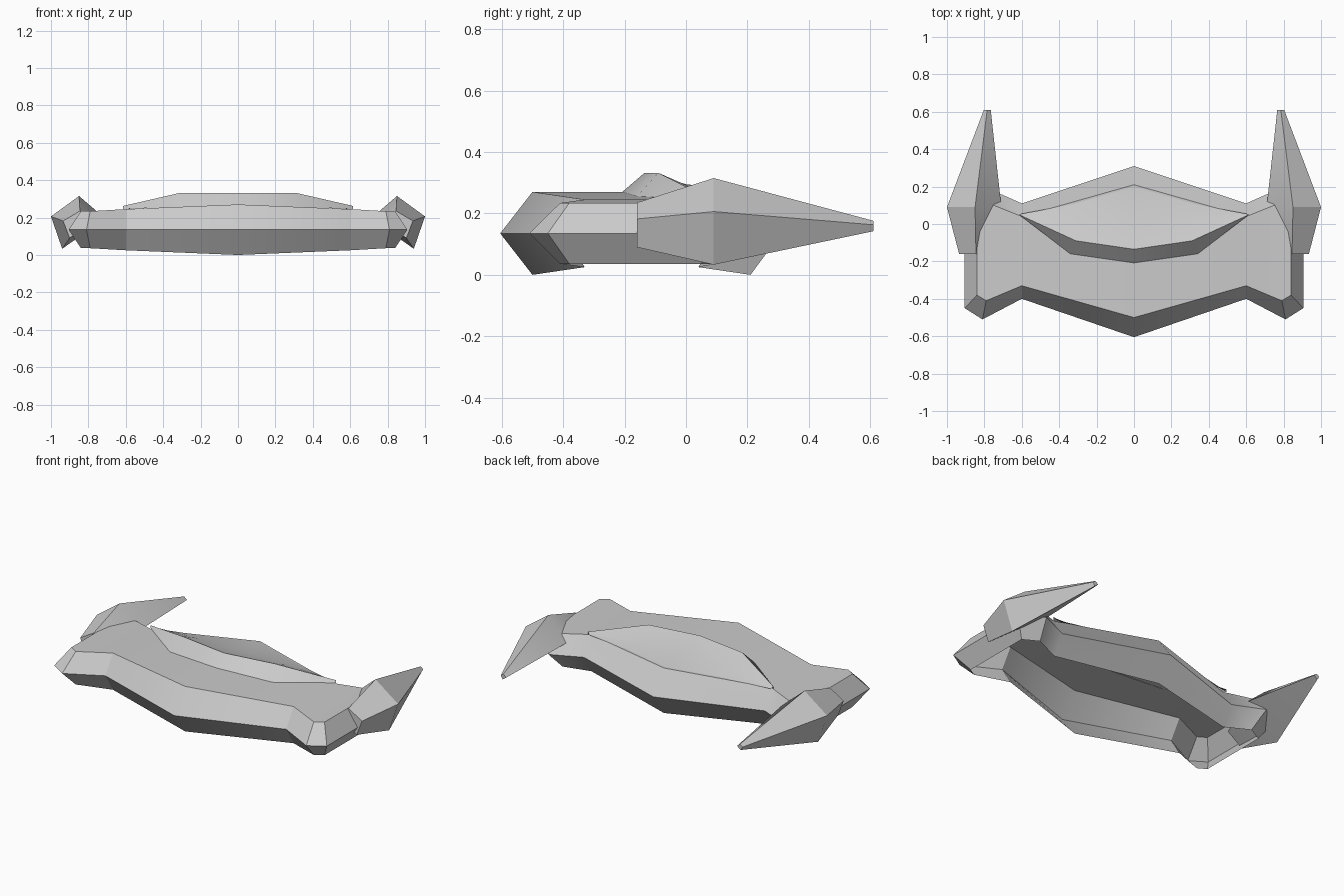
import bpy, bmesh

if "Cube" in bpy.data.objects:
    bpy.data.objects.remove(bpy.data.objects["Cube"])


def loft(name, strips, closed=False, angle=0.6):
    """Skin rows of points into quads, then mirror the half across x = 0."""
    bm = bmesh.new()
    for rows in strips:
        grid = [[bm.verts.new(p) for p in row] for row in rows]
        n = len(grid[0])
        for a, b in zip(grid, grid[1:]):
            for i in range(n if closed else n - 1):
                j = (i + 1) % n
                bm.faces.new((a[i], a[j], b[j], b[i]))
        if closed:
            bm.faces.new(grid[0])
            bm.faces.new(grid[-1])
    bmesh.ops.remove_doubles(bm, verts=bm.verts, dist=0.0005)
    if closed:
        bmesh.ops.recalc_face_normals(bm, faces=bm.faces)
    mesh = bpy.data.meshes.new(name)
    bm.to_mesh(mesh)
    bm.free()
    obj = bpy.data.objects.new(name, mesh)
    bpy.context.collection.objects.link(obj)
    bpy.ops.object.select_all(action='DESELECT')
    obj.select_set(True)
    bpy.context.view_layer.objects.active = obj
    mod = obj.modifiers.new("Mirror", 'MIRROR')
    mod.use_clip = True
    bpy.ops.object.modifier_apply(modifier=mod.name)
    bpy.ops.object.shade_smooth_by_angle(angle=angle)
    return obj


# Hull: V-section band running from front centre round to back centre, open below
rim = [(0, -.5), (.6, -.33), (.79, -.41), (.84, -.38),
       (.84, .05), (.75, .1), (.6, .04), (0, .21)]
belt = [(0, -.605), (.6, -.4), (.81, -.51), (.905, -.45),
        (.905, .1), (.78, .19), (.6, .11), (0, .31)]
drop = [0, .025, .036, .036, .036, .036, .025, 0]
top = [(x, y, .27 - d) for (x, y), d in zip(rim, drop)]
middle = [(x, y, .135) for x, y in belt]
bottom = [(x, y, d) for (x, y), d in zip(rim, drop)]
deck = [top[:4], top[:3:-1]]
loft("hull", [[bottom, middle, top], deck])

# Canopy: steep front lip, long roof falling to the rear edge
loft("canopy", [[
    [(0, -.21, .268), (.34, -.16, .255), (.615, .05, .246)],
    [(0, -.135, .332), (.31, -.09, .332), (.615, .05, .262)],
    [(0, 0, .295), (.29, .04, .275), (.61, .052, .256)],
    [(0, .2, .271), (.33, .105, .258), (.6, .055, .246)],
]])

# Side pods: four-sided section (inner, top, outer, bottom) tapering to a spike
loft("side_pods", [[
    [(.8, -.16, .16), (.845, -.16, .235), (.935, -.16, .182), (.9, -.16, .09)],
    [(.71, .1, .195), (.85, .09, .315), (1.0, .09, .206), (.94, .09, .033)],
    [(.766, .61, .16), (.785, .61, .176), (.803, .61, .163), (.79, .61, .142)],
]], closed=True, angle=0.5)
